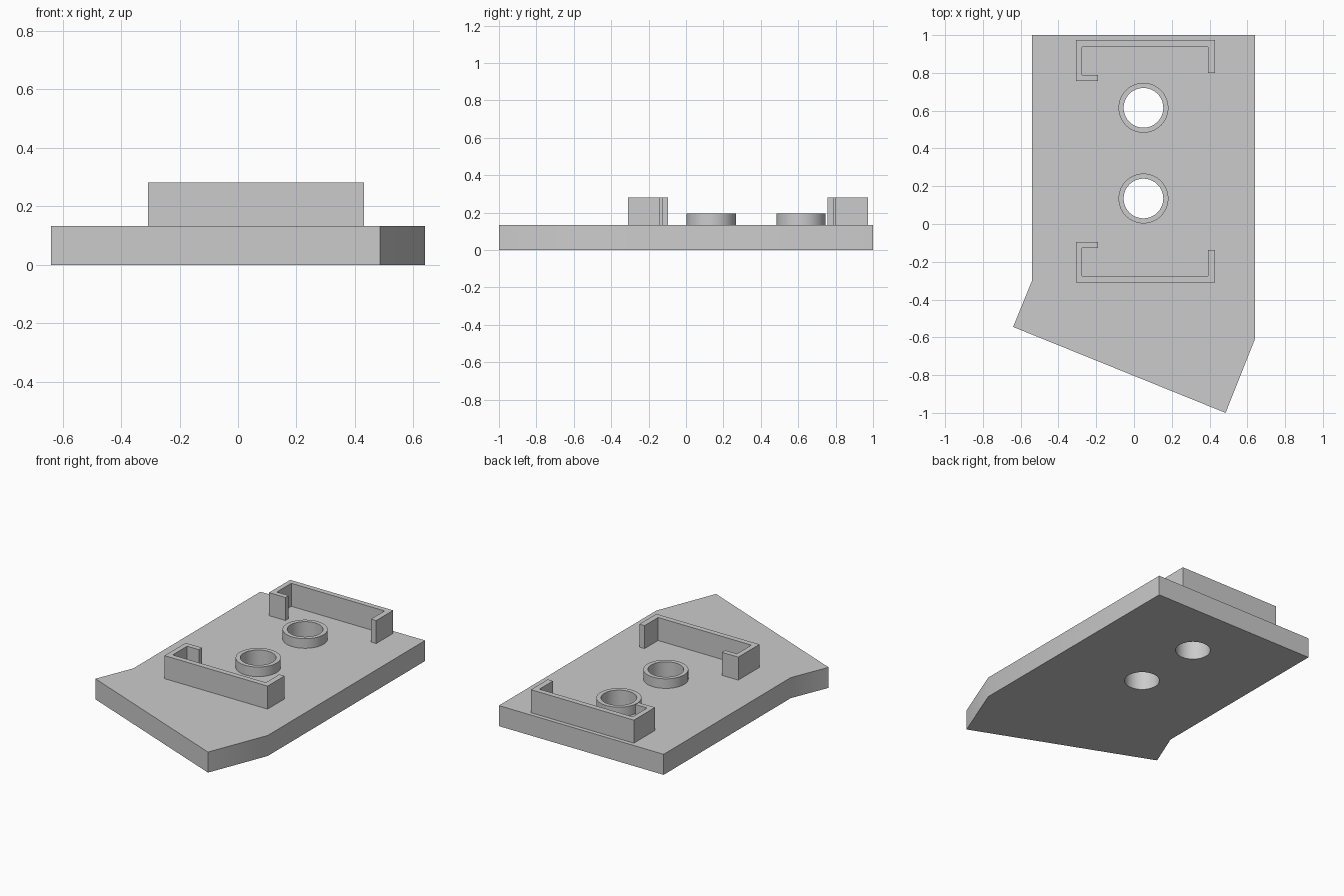
import bpy, bmesh, math

if "Cube" in bpy.data.objects:
    bpy.data.objects.remove(bpy.data.objects["Cube"])

grey = bpy.data.materials.new("plain_grey")
grey.diffuse_color = (0.6, 0.6, 0.6, 1)
grey.use_nodes = True
grey.node_tree.nodes["Principled BSDF"].inputs["Base Color"].default_value = grey.diffuse_color

PLATE_TOP, RING_TOP, BRACKET_TOP = 0.133, 0.195, 0.282
HOLES = [(0.05, 0.615), (0.05, 0.135)]
HOLE_R, RING_R = 0.105, 0.132
MIRROR_Y = 0.331  # line midway between the two brackets


def circle(cx, cy, r, n=64):
    return [(cx + r * math.cos(2 * math.pi * i / n),
             cy + r * math.sin(2 * math.pi * i / n)) for i in range(n)]


def prism(name, loops, z0, z1):
    """Extrude an outline, with further loops as holes, from z0 to z1."""
    bm = bmesh.new()
    edges = []
    for loop in loops:
        vs = [bm.verts.new((x, y, z0)) for x, y in loop]
        edges += [bm.edges.new((vs[i - 1], vs[i])) for i in range(len(vs))]
    bmesh.ops.triangle_fill(bm, edges=edges, use_beauty=True)
    ext = bmesh.ops.extrude_face_region(bm, geom=bm.faces[:], use_keep_orig=True)
    top = [g for g in ext["geom"] if isinstance(g, bmesh.types.BMVert)]
    bmesh.ops.translate(bm, vec=(0, 0, z1 - z0), verts=top)
    bmesh.ops.recalc_face_normals(bm, faces=bm.faces[:])
    mesh = bpy.data.meshes.new(name)
    bm.to_mesh(mesh)
    bm.free()
    mesh.materials.append(grey)
    obj = bpy.data.objects.new(name, mesh)
    bpy.context.collection.objects.link(obj)
    bpy.ops.object.select_all(action='DESELECT')
    obj.select_set(True)
    bpy.context.view_layer.objects.active = obj
    bpy.ops.object.shade_smooth_by_angle(angle=math.radians(30))
    return obj


# Base plate with an angled front end and two through holes
outline = [(-0.54, 1), (-0.54, -0.30), (-0.64, -0.545),
           (0.485, -1), (0.64, -0.61), (0.64, 1)]
prism("base_plate", [outline] + [circle(x, y, HOLE_R) for x, y in HOLES],
      0, PLATE_TOP)

# Raised collars around the holes
for label, (x, y) in zip(("back", "front"), HOLES):
    prism(label + "_collar", [circle(x, y, RING_R), circle(x, y, HOLE_R)],
          PLATE_TOP, RING_TOP)

# Thin hooked brackets, mirrored front to back
bracket = [(-0.308, 0.973), (-0.308, 0.757), (-0.19, 0.757), (-0.19, 0.79),
           (-0.275, 0.79), (-0.275, 0.938), (0.393, 0.938), (0.393, 0.80),
           (0.43, 0.80), (0.43, 0.973)]
prism("back_bracket", [bracket], PLATE_TOP, BRACKET_TOP)
prism("front_bracket", [[(x, 2 * MIRROR_Y - y) for x, y in bracket]],
      PLATE_TOP, BRACKET_TOP)
